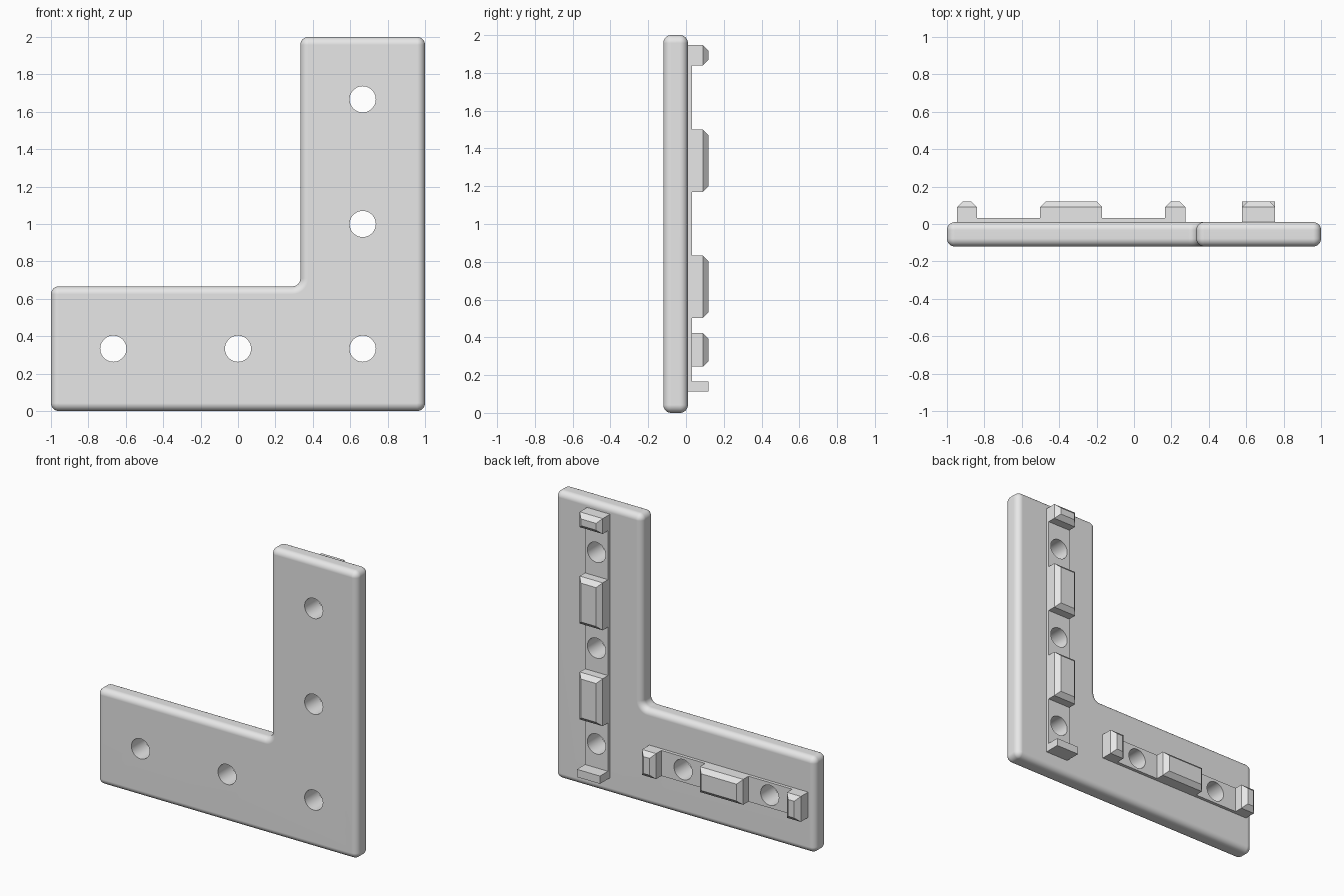
import bpy, bmesh, math
from mathutils import Vector, Matrix

if "Cube" in bpy.data.objects:
    bpy.data.objects.remove(bpy.data.objects["Cube"])

grey = bpy.data.materials.new("light_grey")
grey.use_nodes = True
grey.diffuse_color = (0.8, 0.8, 0.8, 1)
grey.node_tree.nodes["Principled BSDF"].inputs["Base Color"].default_value = (0.8, 0.8, 0.8, 1)

FRONT, BACK, STRIP, TOP = -0.12, 0.01, 0.032, 0.12
THIRD = 2 / 3


def finish(name, bm):
    bmesh.ops.remove_doubles(bm, verts=bm.verts, dist=1e-5)
    bmesh.ops.recalc_face_normals(bm, faces=bm.faces)
    mesh = bpy.data.meshes.new(name)
    bm.to_mesh(mesh)
    bm.free()
    mesh.materials.append(grey)
    obj = bpy.data.objects.new(name, mesh)
    bpy.context.collection.objects.link(obj)
    return obj


def activate(obj):
    bpy.ops.object.select_all(action='DESELECT')
    obj.select_set(True)
    bpy.context.view_layer.objects.active = obj


def outline(corners, radius, inset, y, steps=8):
    """Rounded outline, moved inwards by inset; outer and inner corners."""
    points = []
    for i, p in enumerate(corners):
        p = Vector(p)
        a = (p - Vector(corners[i - 1])).normalized()
        b = (Vector(corners[(i + 1) % len(corners)]) - p).normalized()
        convex = a.x * b.y - a.y * b.x > 0
        r = radius - inset if convex else radius + inset
        centre = p + radius * (b - a)
        for s in range(steps + 1):
            t = math.pi / 2 * s / steps
            q = centre + r * (a * math.sin(t) - b * math.cos(t))
            points.append((q.x, y, q.y))
    return points


def rounded_plate(name, corners, radius, steps=8):
    bm = bmesh.new()
    rings = []
    for side, base in ((-1, FRONT + radius), (1, BACK - radius)):
        for s in range(steps + 1):
            t = math.pi / 2 * (steps - s if side < 0 else s) / steps
            pts = outline(corners, radius, radius * (1 - math.cos(t)),
                          base + side * radius * math.sin(t))
            rings.append([bm.verts.new(p) for p in pts])
    n = len(rings[0])
    for low, high in zip(rings, rings[1:]):
        for i in range(n):
            j = (i + 1) % n
            bm.faces.new((low[i], low[j], high[j], high[i]))
    bm.faces.new(rings[0])
    bm.faces.new(rings[-1])
    return finish(name, bm)


def block(name, x0, x1, z0, z1, top=TOP, chamfer=0.0):
    """Box rooted in the plate, optionally chamfered around its outer face."""
    bm = bmesh.new()
    levels = [(0.0, 0.0), (top - chamfer, 0.0)]
    if chamfer:
        levels.append((top, chamfer))
    rings = [[bm.verts.new(p) for p in ((x0 + c, y, z0 + c), (x1 - c, y, z0 + c),
                                        (x1 - c, y, z1 - c), (x0 + c, y, z1 - c))]
             for y, c in levels]
    for low, high in zip(rings, rings[1:]):
        for i in range(4):
            j = (i + 1) % 4
            bm.faces.new((low[i], low[j], high[j], high[i]))
    bm.faces.new(rings[0])
    bm.faces.new(rings[-1])
    return finish(name, bm)


# L-shaped plate and the two raised strips on its back
plate = rounded_plate("corner_plate", [(-1, 0), (1, 0), (1, 2), (THIRD / 2, 2),
                                       (THIRD / 2, THIRD), (-1, THIRD)], 0.042)
X0, X1 = 0.578, 0.755
Z0, Z1 = 0.245, 0.422
upright_strip = block("upright_strip", X0, X1, 0.113, 1.947, STRIP)
level_strip = block("level_strip", -0.947, 0.275, Z0, Z1, STRIP)

# Screw holes through plate and strips
bm = bmesh.new()
for x, z in ((-THIRD, THIRD / 2), (0, THIRD / 2), (THIRD, THIRD / 2),
             (THIRD, 1), (THIRD, 2.5 * THIRD)):
    bmesh.ops.create_cone(bm, cap_ends=True, segments=40, radius1=0.07, radius2=0.07,
                          depth=1, matrix=Matrix.Translation((x, 0, z))
                          @ Matrix.Rotation(math.pi / 2, 4, 'X'))
cutter = finish("hole_cutter", bm)
cutter.hide_render = True
for obj in (plate, upright_strip, level_strip):
    cut = obj.modifiers.new("holes", 'BOOLEAN')
    cut.operation = 'DIFFERENCE'
    cut.solver = 'EXACT'
    cut.object = cutter
    activate(obj)
    bpy.ops.object.modifier_apply(modifier=cut.name)
    bpy.ops.object.shade_smooth_by_angle(angle=math.radians(30))
    obj.modifiers.new("flat_faces", 'WEIGHTED_NORMAL').keep_sharp = True
bpy.data.objects.remove(cutter)

# Locating blocks on the upright strip
for name, z0, z1 in (("upright_end_block", 1.84, 1.947),
                     ("upright_upper_block", 1.17, 1.5),
                     ("upright_lower_block", 0.503, 0.833)):
    block(name, X0, X1, z0, z1, chamfer=0.03)
block("upright_foot_block", X0, X1, 0.113, 0.167)

# Locating blocks on the level strip
for name, x0, x1 in (("level_outer_block", -0.947, -0.84),
                     ("level_middle_block", -0.503, -0.17),
                     ("level_inner_block", 0.167, 0.275)):
    block(name, x0, x1, Z0, Z1, chamfer=0.03)
